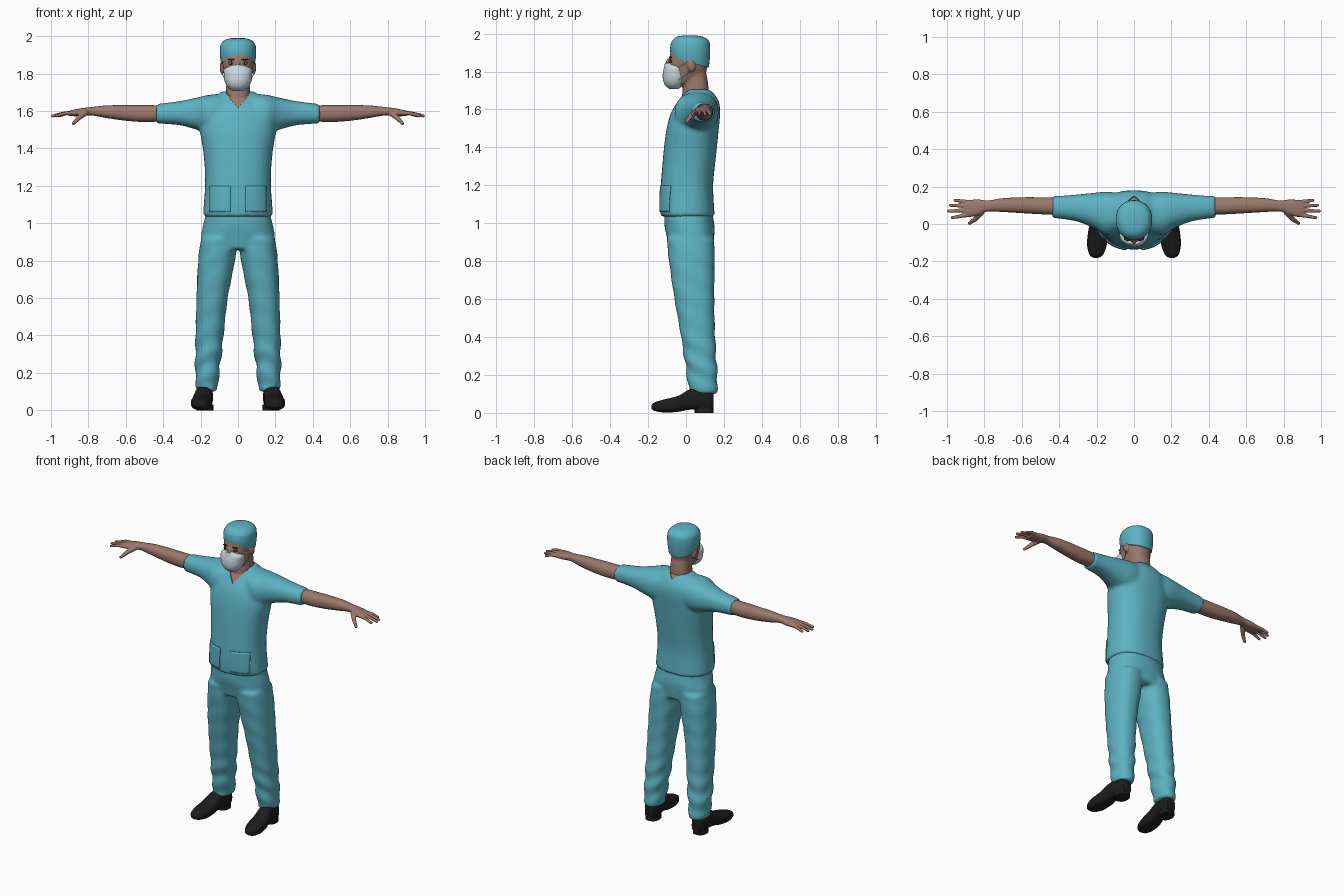
import bpy, bmesh, math
from mathutils import Matrix, Vector

if "Cube" in bpy.data.objects:
    bpy.data.objects.remove(bpy.data.objects["Cube"])


def material(name, rgb):
    m = bpy.data.materials.new(name)
    m.diffuse_color = (*rgb, 1)
    m.use_nodes = True
    m.node_tree.nodes["Principled BSDF"].inputs["Base Color"].default_value = m.diffuse_color
    return m


TEAL = material("teal cloth", (0.11, 0.45, 0.55))
SKIN = material("skin", (0.33, 0.19, 0.145))
PALE = material("pale blue fabric", (0.60, 0.71, 0.77))
BLACK = material("black leather", (0.012, 0.012, 0.013))
BROWN = material("dark brown", (0.05, 0.028, 0.02))
WHITE = material("eye white", (0.6, 0.57, 0.54))


def smooth_rings(rings, steps):
    """Catmull-Rom subdivision of ring parameters."""
    out, n = [], len(rings)
    for i in range(n - 1):
        p = [Vector(rings[min(max(i + k, 0), n - 1)]) for k in (-1, 0, 1, 2)]
        for j in range(steps):
            t = j / steps
            out.append(0.5 * (2 * p[1] + (p[2] - p[0]) * t
                              + (2 * p[0] - 5 * p[1] + 4 * p[2] - p[3]) * t * t
                              + (3 * p[1] - p[0] - 3 * p[2] + p[3]) * t ** 3))
    return out + [Vector(rings[-1])]


def loft(bm, axis, rings, s=1, power=2.3, sides=32, steps=4):
    """Closed loft; ring = (position, a0, a1, b0, b1, tilt), s=-1 mirrors in x."""
    loops = []
    for t, a0, a1, b0, b1, *tilt in smooth_rings(rings, steps):
        loop = []
        for k in range(sides):
            w = math.tau * k / sides
            c, d = math.cos(w), math.sin(w)
            u = math.copysign(abs(c) ** (2 / power), c) * (a1 - a0) / 2 + (a0 + a1) / 2
            dv = math.copysign(abs(d) ** (2 / power), d) * (b1 - b0) / 2
            v = dv + (b0 + b1) / 2
            tt = t + (tilt[0] * dv if tilt else 0)
            co = {"z": (u, v, tt), "x": (tt, u, v), "y": (u, tt, v)}[axis]
            loop.append(bm.verts.new((co[0] * s, co[1], co[2])))
        loops.append(loop)
    for p, q in zip(loops, loops[1:]):
        for k in range(sides):
            bm.faces.new((p[k], p[(k + 1) % sides], q[(k + 1) % sides], q[k]))
    bm.faces.new(loops[0])
    bm.faces.new(loops[-1])


def ball(bm, at, size, s=1, rot=0):
    m = Matrix.Translation((at[0] * s, at[1], at[2])) @ Matrix.Rotation(rot, 4, "X")
    bmesh.ops.create_uvsphere(bm, u_segments=16, v_segments=10, radius=1,
                              matrix=m @ Matrix.Diagonal((*size, 1)))


def tube(bm, points, r0, r1, s=1):
    """Chain of balls and cones along a path, used for fingers and straps."""
    pts = [Vector((p[0] * s, p[1], p[2])) for p in points]
    n = len(pts) - 1
    for i in range(n):
        a, b = pts[i], pts[i + 1]
        ra, rb = (r0 + (r1 - r0) * k / n for k in (i, i + 1))
        m = Matrix.Translation((a + b) / 2) @ (b - a).to_track_quat("Z", "Y").to_matrix().to_4x4()
        bmesh.ops.create_cone(bm, cap_ends=True, segments=12, radius1=ra, radius2=rb,
                              depth=(b - a).length, matrix=m)
        ball(bm, b, (rb, rb, rb))


def finish(bm, name, mats, voxel=0, smooth=0, angle=50):
    bmesh.ops.recalc_face_normals(bm, faces=bm.faces)
    me = bpy.data.meshes.new(name)
    bm.to_mesh(me)
    bm.free()
    ob = bpy.data.objects.new(name, me)
    bpy.context.collection.objects.link(ob)
    if voxel:  # merge overlapping volumes into one flowing surface
        r = ob.modifiers.new("merge", "REMESH")
        r.mode, r.voxel_size = "VOXEL", voxel
        sm = ob.modifiers.new("soften", "SMOOTH")
        sm.factor, sm.iterations = 0.5, smooth
        bpy.context.view_layer.update()
        dg = bpy.context.evaluated_depsgraph_get()
        me = bpy.data.meshes.new_from_object(ob.evaluated_get(dg))
        ob.modifiers.clear()
        ob.data = me
    me.materials.clear()
    for m in mats:
        me.materials.append(m)
    shade(me, angle)
    return ob


def shade(me, angle):
    for p in me.polygons:
        p.use_smooth = True
    me.set_sharp_from_angle(angle=math.radians(angle))


# Shirt: body and sleeves merged
bm = bmesh.new()
loft(bm, "z", [(z, -w, w, f, b) for z, w, f, b in (
    (1.035, .187, -.133, .152), (1.1, .183, -.136, .147), (1.2, .176, -.133, .143),
    (1.3, .178, -.125, .152), (1.4, .188, -.116, .163), (1.5, .203, -.102, .173),
    (1.58, .19, -.08, .18), (1.64, .15, -.045, .174), (1.68, .11, -.018, .15),
    (1.705, .085, -.005, .125))], sides=48)
for s in (1, -1):
    loft(bm, "x", [(.06, -.04, .165, 1.48, 1.695), (.15, -.06, .172, 1.48, 1.687),
                   (.22, -.02, .166, 1.5, 1.672), (.30, .012, .158, 1.522, 1.655),
                   (.37, .025, .152, 1.53, 1.645), (.438, .033, .15, 1.533, 1.637)], s)
shirt = finish(bm, "shirt", [TEAL, SKIN], .011, 4)

# V neckline: cut along two planes, sink the skin area
bm = bmesh.new()
bm.from_mesh(shirt.data)
base = Vector((0, -.08, 1.61))
planes = [Vector((-.95 * s, -.3, 1)) for s in (1, -1)]
for n in planes:
    bmesh.ops.bisect_plane(bm, geom=bm.verts[:] + bm.edges[:] + bm.faces[:],
                           plane_co=base, plane_no=n, dist=1e-5)
neckline = [f for f in bm.faces
            if all((f.calc_center_median() - base).dot(n) > 0 for n in planes)]
for f in neckline:
    f.material_index = 1
bmesh.ops.inset_region(bm, faces=neckline, thickness=.002, depth=-.005)
bm.to_mesh(shirt.data)
bm.free()
shade(shirt.data, 50)

# Patch pockets wrapped on the shirt front
for s, side in ((1, "left"), (-1, "right")):
    bm = bmesh.new()
    bmesh.ops.create_grid(bm, x_segments=12, y_segments=12, size=1,
                          matrix=Matrix.Translation((.095 * s, -.3, 1.13))
                          @ Matrix.Rotation(math.pi / 2, 4, "X") @ Matrix.Diagonal((.055, .07, 1, 1)))
    pocket = finish(bm, side + "_pocket", [TEAL])
    w = pocket.modifiers.new("wrap", "SHRINKWRAP")
    w.target, w.wrap_method, w.offset = shirt, "PROJECT", .003
    w.use_project_x = w.use_project_z = False
    w.use_project_y = w.use_positive_direction = w.use_negative_direction = True
    t = pocket.modifiers.new("thickness", "SOLIDIFY")
    t.thickness, t.offset = .007, 0

# Trousers: hips and legs merged, with soft folds near the ankles
bm = bmesh.new()
loft(bm, "z", [(.86, -.19, .19, -.085, .14), (.93, -.197, .197, -.103, .15),
               (1.0, -.184, .184, -.114, .148), (1.08, -.168, .168, -.115, .135)])
for s in (1, -1):
    loft(bm, "z", [(.1, .112, .223, .02, .167), (.2, .1, .228, .004, .165),
                   (.4, .077, .227, -.026, .154), (.6, .055, .222, -.061, .149),
                   (.8, .016, .213, -.09, .151), (.92, .004, .198, -.102, .15)], s)
trousers = finish(bm, "trousers", [TEAL], .011, 4)
for v in trousers.data.vertices:
    z = v.co.z
    fold = .004 * max(0, 1 - abs(z - .25) / .2) + .001
    v.co += v.normal * fold * math.sin(55 * z + 22 * abs(v.co.x) + 25 * v.co.y) * (z > .12)

# Shoes with heel blocks
for s, side in ((1, "left"), (-1, "right")):
    bm = bmesh.new()
    loft(bm, "y", [(y, c - w, c + w, lo, hi) for y, c, w, lo, hi in (
        (-.181, .203, .012, .022, .042), (-.165, .202, .036, .01, .056),
        (-.11, .198, .053, .002, .072), (-.04, .192, .053, .006, .09),
        (.01, .187, .046, .016, .12), (.06, .181, .044, .016, .133),
        (.12, .177, .043, .012, .125), (.146, .175, .03, .016, .1))], s, power=2.8)
    loft(bm, "z", [(0, .132, .222, .045, .146), (.03, .132, .222, .045, .146)], s, steps=1)
    finish(bm, side + "_shoe", [BLACK])

# Arms with hands
for s, side in ((1, "left"), (-1, "right")):
    bm = bmesh.new()
    loft(bm, "x", [(.40, .05, .142, 1.545, 1.63), (.5, .052, .143, 1.541, 1.632),
                   (.6, .058, .143, 1.548, 1.632), (.7, .064, .138, 1.562, 1.63),
                   (.78, .067, .126, 1.576, 1.622), (.83, .048, .131, 1.573, 1.616),
                   (.88, .037, .129, 1.572, 1.607), (.908, .042, .123, 1.576, 1.6)], s, sides=24)
    for y0, y1, tip in ((.117, .127, .957), (.096, .1, .983), (.073, .069, .991), (.05, .034, .972)):
        tube(bm, [(.88, y0, 1.59), ((.88 + tip) / 2, (y0 + y1) / 2, 1.587), (tip, y1, 1.574)],
             .0115, .0085, s)
    tube(bm, [(.815, .063, 1.592), (.85, .025, 1.564), (.88, .004, 1.534)], .017, .009, s)
    finish(bm, side + "_arm", [SKIN], .0045, 2)

# Head, neck, nose and ears
bm = bmesh.new()
loft(bm, "z", [(1.6, -.065, .065, -.03, .12), (1.7, -.064, .064, -.018, .119),
               (1.76, -.062, .062, -.015, .113), (1.82, -.06, .06, -.01, .1)])
loft(bm, "z", [(z, -w, w, f, b) for z, w, f, b in (
    (1.718, .03, -.085, -.03), (1.74, .054, -.098, .03), (1.78, .069, -.1, .095),
    (1.82, .078, -.095, .112), (1.87, .084, -.088, .117), (1.92, .083, -.075, .115),
    (1.96, .06, -.04, .09))])
ball(bm, (0, -.088, 1.843), (.012, .021, .032), 1, -.2)
for s in (1, -1):
    ball(bm, (.085, .028, 1.833), (.013, .023, .036), s, .2)
finish(bm, "head", [SKIN], .006, 2)

# Eyes and brows
for name, mat, at, size in (
        ("eye_rims", BROWN, (.033, -.078, 1.856), (.019, .009, .0105)),
        ("eye_whites", WHITE, (.033, -.08, 1.856), (.014, .0095, .0065)),
        ("irises", BLACK, (.033, -.084, 1.856), (.0065, .0075, .0065)),
        ("brows", BROWN, (.034, -.081, 1.875), (.021, .008, .004))):
    bm = bmesh.new()
    for s in (1, -1):
        ball(bm, at, size, s)
    finish(bm, name, [mat])

# Face mask with ear loops
bm = bmesh.new()
loft(bm, "z", [(z, -w, w, f, b) for z, w, f, b in (
    (1.708, .03, -.088, -.04), (1.73, .056, -.112, -.012), (1.76, .071, -.122, .005),
    (1.795, .075, -.122, .005), (1.825, .073, -.115, -.005), (1.845, .03, -.111, -.06))], power=2.1)
for s in (1, -1):
    tube(bm, [(.07, -.045, 1.822), (.081, -.005, 1.843), (.09, .03, 1.865)], .0025, .0025, s)
    tube(bm, [(.068, -.04, 1.755), (.074, 0, 1.78), (.088, .03, 1.802)], .0025, .0025, s)
finish(bm, "face_mask", [PALE])

# Cap: teal band, pale crown
bm = bmesh.new()
loft(bm, "z", [(1.85, -.09, .09, -.08, .12, -.3), (1.9, -.097, .097, -.084, .127, -.16),
               (1.94, -.096, .096, -.08, .127, -.06), (1.958, -.091, .091, -.075, .122, 0),
               (1.976, -.076, .076, -.06, .105, 0), (1.987, -.05, .05, -.035, .075, 0),
               (1.991, -.015, .015, .005, .035, 0)], power=2.15, sides=40)
for f in bm.faces:
    f.material_index = int(f.calc_center_median().z > 1.957)
finish(bm, "cap", [TEAL, PALE])
